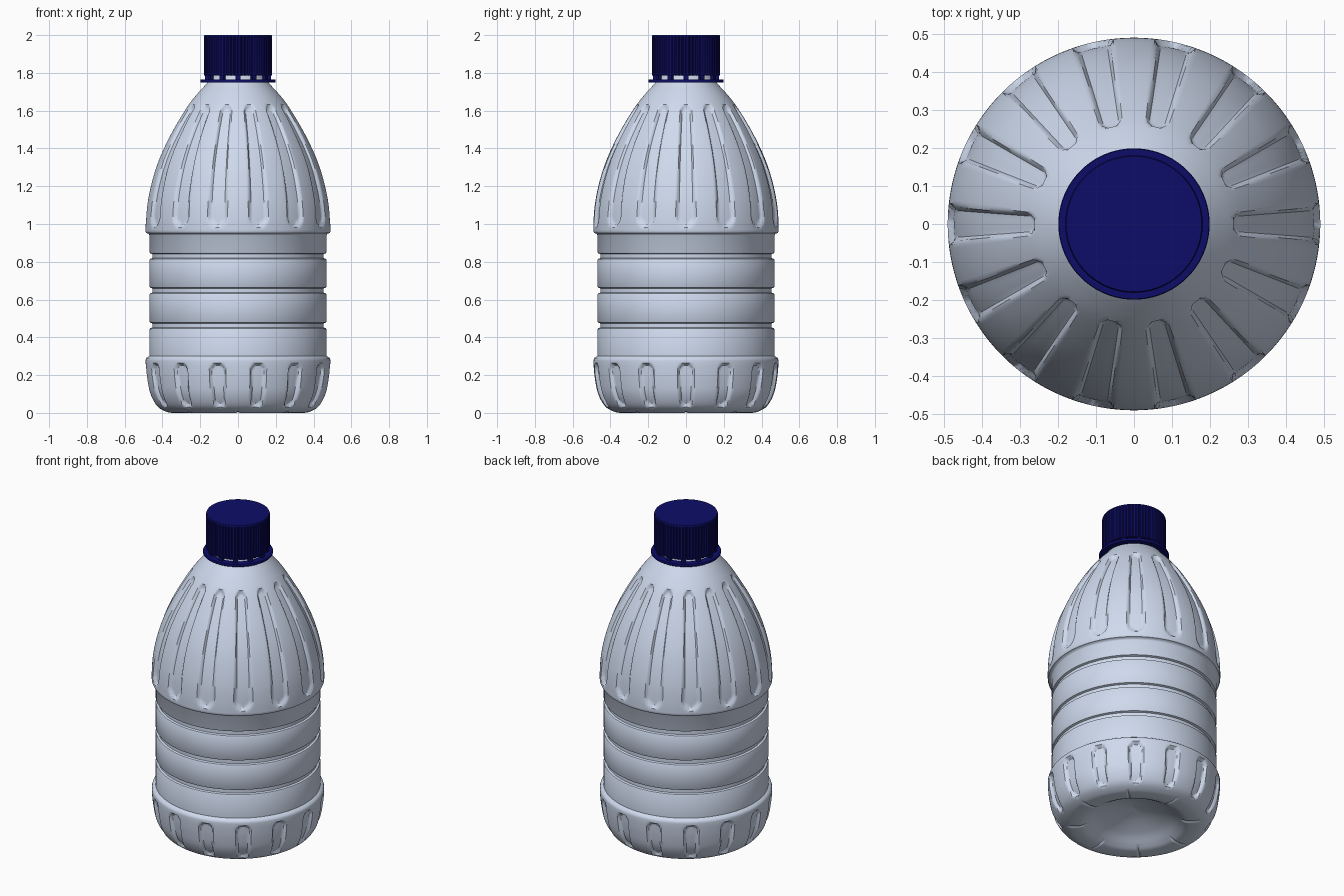
import bpy, bmesh, math
from mathutils import Vector

if "Cube" in bpy.data.objects:
    bpy.data.objects.remove(bpy.data.objects["Cube"])

FLUTES = 14


def material(name, color):
    m = bpy.data.materials.new(name)
    m.diffuse_color = color
    m.use_nodes = True
    m.node_tree.nodes["Principled BSDF"].inputs["Base Color"].default_value = m.diffuse_color
    return m


def smooth_path(pts, step):
    """Catmull-Rom through the points, sampled about every step units."""
    out = []
    p = [Vector(q) for q in pts]
    for i in range(len(p) - 1):
        a, b, c, d = p[max(i - 1, 0)], p[i], p[i + 1], p[min(i + 2, len(p) - 1)]
        n = max(1, round((c - b).length / step))
        for k in range(n):
            t = k / n
            out.append(0.5 * (2 * b + (c - a) * t + (2 * a - 5 * b + 4 * c - d) * t * t
                              + (3 * b - a - 3 * c + d) * t ** 3))
    return out + [p[-1]]


def lathe(name, profile, segs, mat, depth=None, angle=30, closed=False):
    """Revolve (r, z) points; depth(r, z, angle) pushes the surface inward."""
    bm = bmesh.new()
    n = len(profile)
    rings = []
    for i, (r, z) in enumerate(profile):
        t = Vector(profile[min(i + 1, n - 1)]) - Vector(profile[max(i - 1, 0)])
        nrm = Vector((t.y, -t.x)).normalized()
        if r < 1e-5:
            rings.append([bm.verts.new((0, 0, z))])
            continue
        ring = []
        for k in range(segs):
            a = 2 * math.pi * k / segs
            d = depth(r, z, a) if depth else 0
            rr, zz = r - nrm.x * d, z - nrm.y * d
            ring.append(bm.verts.new((rr * math.cos(a), rr * math.sin(a), zz)))
        rings.append(ring)
    pairs = list(zip(rings, rings[1:])) + ([(rings[-1], rings[0])] if closed else [])
    for lo, hi in pairs:
        for k in range(segs):
            j = (k + 1) % segs
            quad = [lo[k % len(lo)], lo[j % len(lo)], hi[j % len(hi)], hi[k % len(hi)]]
            bm.faces.new(list(dict.fromkeys(quad)))
    bmesh.ops.recalc_face_normals(bm, faces=bm.faces)
    me = bpy.data.meshes.new(name)
    bm.to_mesh(me)
    bm.free()
    ob = bpy.data.objects.new(name, me)
    bpy.context.collection.objects.link(ob)
    if mat:
        me.materials.append(mat)
    bpy.context.view_layer.objects.active = ob
    ob.select_set(True)
    bpy.ops.object.shade_smooth_by_angle(angle=math.radians(angle))
    ob.select_set(False)
    return ob


def slot(x, z, z0, z1, w0, w1, depth, edge=0.012):
    """Depth of a round-ended slot whose half width goes from w0 to w1."""
    t = min(max((z - z0) / (z1 - z0), 0), 1)
    w = w0 + (w1 - w0) * t
    zc = min(max(z, z0 + w0), z1 - w1)
    s = min(max((w - math.hypot(x, z - zc)) / edge, 0), 1)
    return depth * s * s * (3 - 2 * s)


def flutes(r, z, a):
    pitch = 2 * math.pi / FLUTES
    x = r * ((a + pitch / 2) % pitch - pitch / 2)
    if z > 0.95:
        return slot(x, z, 0.985, 1.63, 0.056, 0.031, 0.016)
    if r > 0.38:
        return slot(x, z, 0.025, 0.265, 0.034, 0.05, 0.018)
    # fine radial creases under the foot
    p8 = math.pi / 4
    x = r * ((a + p8 / 2) % p8 - p8 / 2)
    return 0.006 * max(0, 1 - abs(x) / 0.01) if 0.27 < r else 0


blue = material("cap_blue", (0.004, 0.004, 0.14, 1))
shell = material("bottle_pale_blue", (0.62, 0.70, 0.85, 1))

# bottle: dished base and foot, ringed label band, fluted dome, neck
foot = smooth_path([(0, 0.11), (0.10, 0.09), (0.20, 0.055), (0.265, 0.018), (0.30, 0.002),
                    (0.345, 0.0), (0.385, 0.008), (0.43, 0.037), (0.465, 0.10),
                    (0.482, 0.18), (0.489, 0.25), (0.489, 0.28)], 0.011)
band = [(0.486, 0.290), (0.478, 0.296), (0.468, 0.302)]
for z in (0.463, 0.648, 0.83):
    band += [(0.468, z - 0.02), (0.465, z - 0.015), (0.453, z - 0.011),
             (0.453, z + 0.011), (0.465, z + 0.015), (0.468, z + 0.02)]
band += [(0.468, 0.94), (0.474, 0.948), (0.486, 0.952)]
dome = smooth_path([(0.490, 0.96), (0.489, 1.03), (0.480, 1.12), (0.459, 1.22),
                    (0.428, 1.32), (0.385, 1.42), (0.332, 1.52), (0.270, 1.62),
                    (0.215, 1.69), (0.165, 1.745), (0.150, 1.775)], 0.013)
profile = [tuple(p) for p in foot] + band + [tuple(p) for p in dome] + [(0.148, 1.95)]
lathe("bottle", profile, FLUTES * 24, shell, flutes, 40)

# ribbed screw cap
RIBS = 60


def ribs(r, z, a):
    if r < 0.179 or z > 1.985:
        return 0
    return 0.007 if round(a / (2 * math.pi) * RIBS * 4) % 4 == 0 else 0


lathe("cap", [(0, 1.97), (0.155, 1.97), (0.155, 1.785), (0.180, 1.785), (0.181, 1.786),
              (0.181, 1.984), (0.181, 1.992), (0.178, 2.0), (0, 2.0)],
      RIBS * 4, blue, ribs)

# tamper ring below the cap
lathe("tamper_ring", [(0.15, 1.75), (0.197, 1.75), (0.199, 1.753), (0.199, 1.762),
                      (0.197, 1.765), (0.15, 1.765)], 96, blue, closed=True)

# small bridges joining ring and cap
bm = bmesh.new()
for k in range(12):
    a = 2 * math.pi * k / 12
    res = bmesh.ops.create_cube(bm, size=1)
    for v in res["verts"]:
        x, y, z = 0.166 + v.co.x * 0.02, v.co.y * 0.026, 1.775 + v.co.z * 0.026
        v.co = (x * math.cos(a) - y * math.sin(a), x * math.sin(a) + y * math.cos(a), z)
me = bpy.data.meshes.new("cap_bridges")
bm.to_mesh(me)
bm.free()
me.materials.append(blue)
bpy.context.collection.objects.link(bpy.data.objects.new("cap_bridges", me))
